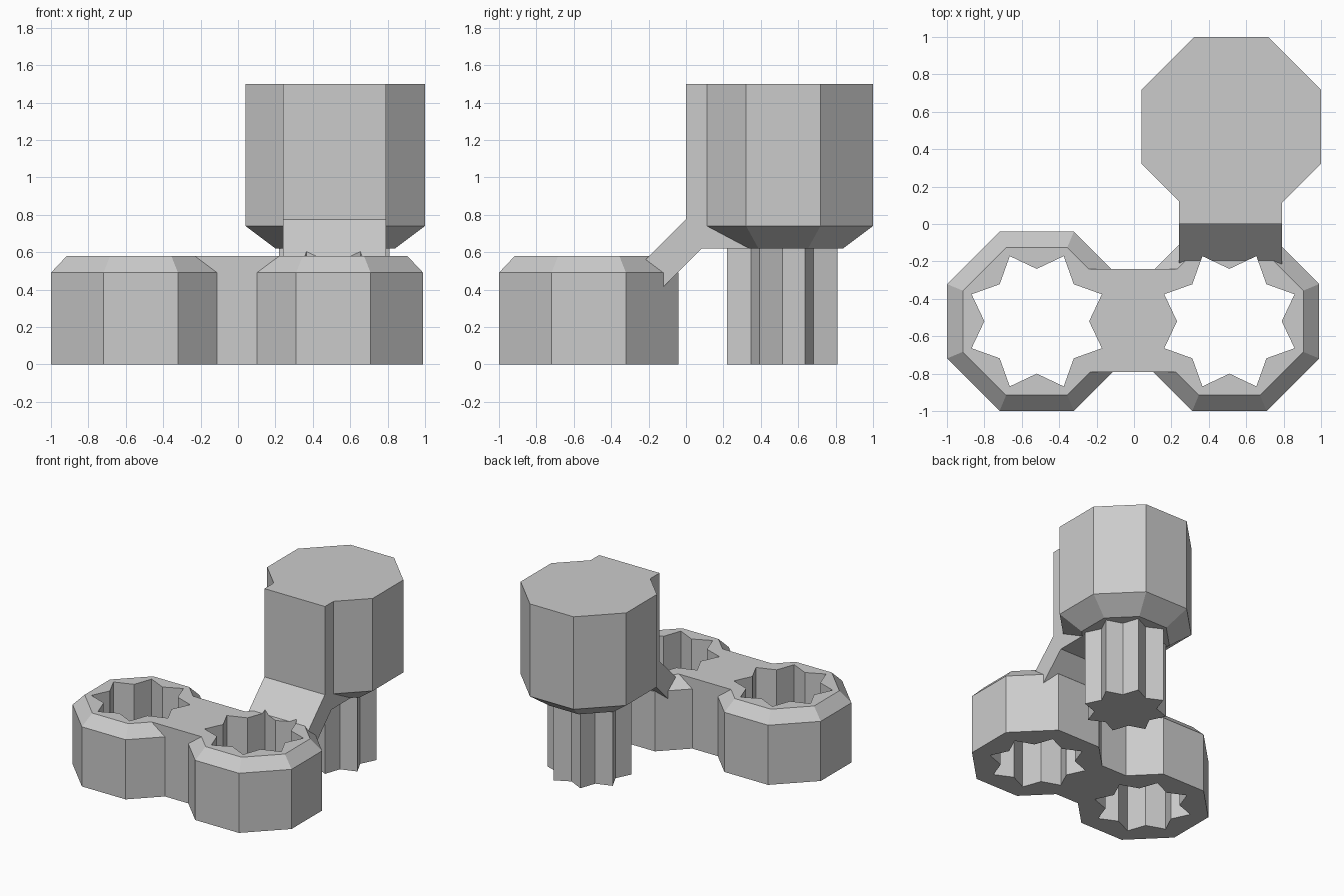
import bpy
import bmesh
from math import cos, sin, pi

if "Cube" in bpy.data.objects:
    bpy.data.objects.remove(bpy.data.objects["Cube"])

grey = bpy.data.materials.new("plain grey")
grey.use_nodes = True
colour = (0.6, 0.6, 0.6, 1)
grey.diffuse_color = colour
grey.node_tree.nodes["Principled BSDF"].inputs["Base Color"].default_value = colour

RING_Y, WALL = -0.52, 0.48
RING_TOP, HEAD_TOP, HEAD_BASE = 0.58, 1.5, 0.62


def loft(name, rings):
    """Closed solid through a stack of matching point loops."""
    bm = bmesh.new()
    loops = [[bm.verts.new(p) for p in ring] for ring in rings]
    n = len(loops[0])
    for low, high in zip(loops, loops[1:]):
        for i in range(n):
            j = (i + 1) % n
            bm.faces.new((low[i], low[j], high[j], high[i]))
    bm.faces.new(loops[0][::-1])
    bm.faces.new(loops[-1])
    bmesh.ops.recalc_face_normals(bm, faces=bm.faces)
    mesh = bpy.data.meshes.new(name)
    bm.to_mesh(mesh)
    bm.free()
    mesh.materials.append(grey)
    obj = bpy.data.objects.new(name, mesh)
    bpy.context.collection.objects.link(obj)
    return obj


def octagon(x, y, z, apothem):
    r = apothem / cos(pi / 8)
    return [(x + r * cos((k + 0.5) * pi / 4), y + r * sin((k + 0.5) * pi / 4), z)
            for k in range(8)]


def star(x, y, z, inner, outer):
    """Eight-pointed star loop with valleys on the axes."""
    return [(x + (outer if k % 2 else inner) * cos(k * pi / 8),
             y + (outer if k % 2 else inner) * sin(k * pi / 8), z)
            for k in range(16)]


def box(name, x0, x1, y0, y1, z0, z1):
    return loft(name, [[(x0, y0, z), (x1, y0, z), (x1, y1, z), (x0, y1, z)]
                       for z in (z0, z1)])


def combine(target, tool, operation):
    """Apply a boolean and discard the tool object."""
    tool.hide_render = True
    mod = target.modifiers.new(operation, 'BOOLEAN')
    mod.operation, mod.object, mod.solver = operation, tool, 'EXACT'
    bpy.context.view_layer.objects.active = target
    bpy.ops.object.modifier_apply(modifier=mod.name)
    bpy.data.objects.remove(tool)


def star_cutter(x):
    return loft("star_cutter", [star(x, RING_Y, z, 0.28, 0.377) for z in (-0.2, 1)])


# Base: two chamfered octagonal sockets joined by a bar
base = box("socket_base", -0.52, 0.51, -0.79, -0.24, 0, RING_TOP)
for x in (-0.52, 0.51):
    socket = loft("socket", [octagon(x, RING_Y, 0, WALL),
                             octagon(x, RING_Y, 0.49, WALL),
                             octagon(x, RING_Y, RING_TOP, 0.395)])
    combine(base, socket, 'UNION')
for x in (-0.52, 0.51):
    combine(base, star_cutter(x), 'DIFFERENCE')

# Head: octagonal block with a tapered underside
head = loft("peg_head", [octagon(0.52, 0.52, HEAD_BASE, 0.32),
                         octagon(0.52, 0.52, 0.74, WALL),
                         octagon(0.52, 0.52, HEAD_TOP, WALL)])

# Arm: sloping strut that rises from the socket into the head
profile = [(0, HEAD_TOP), (0, 0.775), (-0.26, 0.515), (-0.26, 0.275),
           (0.085, HEAD_BASE), (0.5, HEAD_BASE), (0.5, HEAD_TOP)]
arm = loft("arm", [[(x, y, z) for y, z in profile] for x in (0.24, 0.79)])
combine(arm, star_cutter(0.51), 'DIFFERENCE')
combine(head, arm, 'UNION')
head.name = "peg_head_and_arm"

# Peg: star-shaped shaft under the head
loft("star_peg", [star(0.515, 0.515, z, 0.235, 0.32) for z in (0, 0.66)])
